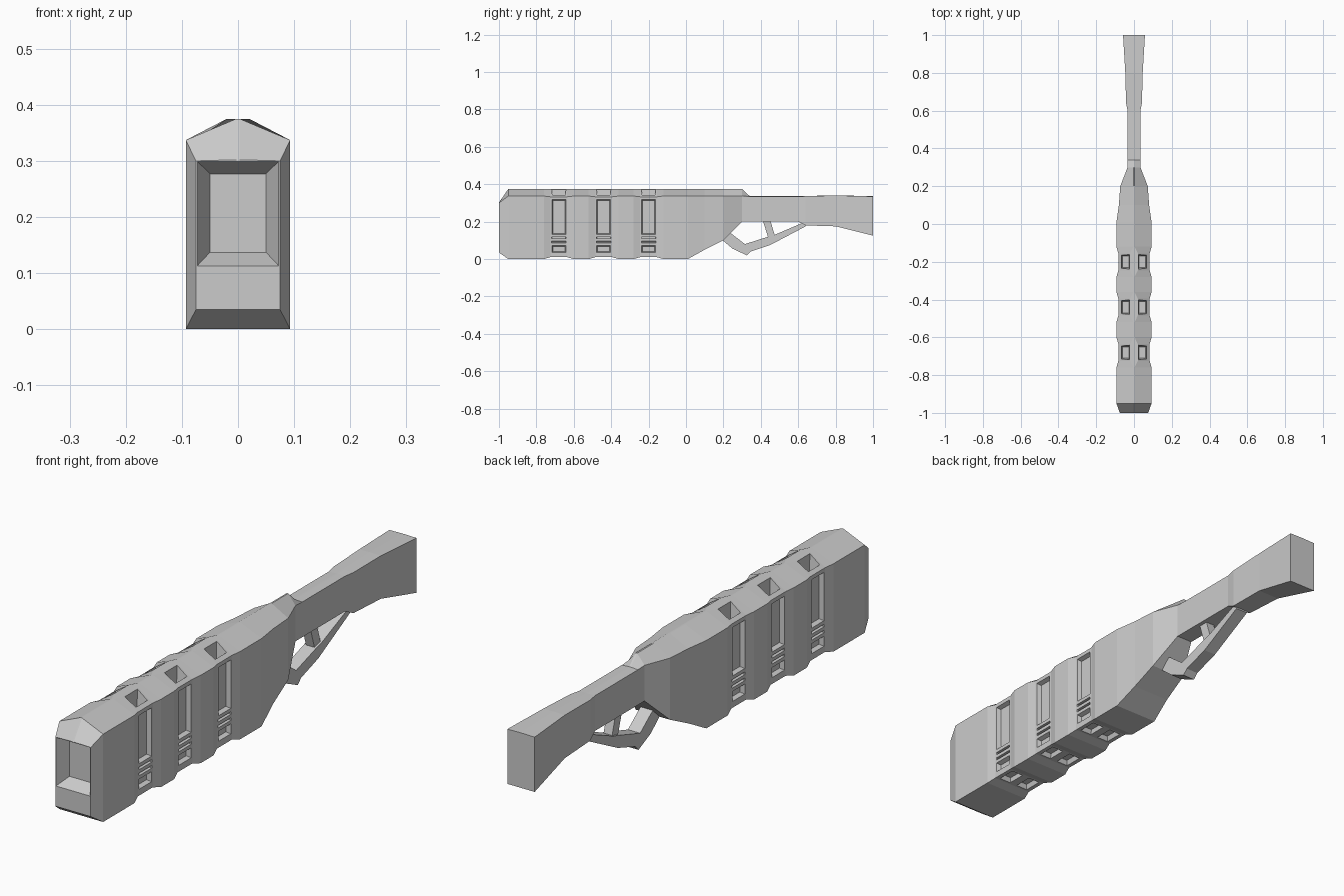
import bpy, bmesh

if "Cube" in bpy.data.objects:
    bpy.data.objects.remove(bpy.data.objects["Cube"])

BANDS = (-0.68, -0.44, -0.2)


def make(name, bm):
    bmesh.ops.recalc_face_normals(bm, faces=bm.faces)
    me = bpy.data.meshes.new(name)
    bm.to_mesh(me)
    bm.free()
    ob = bpy.data.objects.new(name, me)
    bpy.context.collection.objects.link(ob)
    return ob


def skin(bm, rings):
    """Join consecutive rings of points and cap both ends."""
    vs = [[bm.verts.new(p) for p in r] for r in rings]
    n = len(vs[0])
    for a, b in zip(vs, vs[1:]):
        for i in range(n):
            j = (i + 1) % n
            bm.faces.new((a[i], a[j], b[j], b[i]))
    bm.faces.new(vs[0][::-1])
    bm.faces.new(vs[-1])


def section(y, w, zb, zs, zt, t):
    return [(-w, y, zb), (w, y, zb), (w, y, zs), (t, y, zt), (-t, y, zt), (-w, y, zs)]


def prism(name, profile, half):
    bm = bmesh.new()
    skin(bm, [[(x, y, z) for y, z in profile] for x in (-half, half)])
    return make(name, bm)


def rect(a0, a1, b0, b1, place):
    return [place(a, b) for a, b in ((a0, b0), (a1, b0), (a1, b1), (a0, b1))]


# Body and stock: one loft of six-sided sections (y, half width, bottom, shoulder, top, ridge)
rows = [(-1, .075, .035, .3, .302, .003), (-.95, .093, 0, .337, .375, .003)]
for c in BANDS:
    rows += [(c - .08, .093, 0, .337, .375, .003), (c - .045, .083, .01, .333, .375, .02),
             (c + .045, .083, .01, .333, .375, .02), (c + .08, .093, 0, .337, .375, .003)]
rows += [(.01, .093, 0, .337, .375, .003), (.1, .08, .05, .337, .375, .003),
         (.2, .073, .1, .337, .375, .003), (.3, .034, .2, .337, .375, .003),
         (.34, .034, .2, .335, .337, .003), (.6, .034, .2, .335, .336, .003),
         (.64, .042, .18, .336, .337, .003), (.8, .046, .175, .34, .341, .003),
         (1, .058, .125, .335, .336, .003)]
bm = bmesh.new()
skin(bm, [section(*r) for r in rows])
body = make("body_and_stock", bm)

# Cutters: tapered pockets on the sides, roof and underside of each band
bm = bmesh.new()
for c in BANDS:
    for s in (-1, 1):
        for z0, z1, floor, inset in ((.13, .32, .066, .008), (.108, .12, .072, .003),
                                     (.085, .097, .072, .003), (.032, .075, .066, .008)):
            skin(bm, [rect(c - .04 + i, c + .04 - i, z0 + i, z1 - i,
                           lambda y, z, x=x: (s * x, y, z))
                      for x, i in ((.09, 0), (floor, inset))])
        for za, zb, x0, x1, dx in ((.385, .31, .022, .074, .012), (0, .028, .015, .07, .01)):
            skin(bm, [rect(x0 + k * dx * .4, x1 - k * dx, c - .04 + k * .01, c + .04 - k * .01,
                           lambda x, y, z=z: (s * x, y, z))
                      for z, k in ((za, 0), (zb, 1))])
# Front recess
skin(bm, [rect(-w, w, z0, z1, lambda x, z, y=y: (x, y, z))
          for y, w, z0, z1 in ((-1.002, .0735, .112, .3), (-.95, .05, .137, .277))])
cutter = make("pocket_cutter", bm)
cutter.hide_render = True
cutter.hide_viewport = True
mod = body.modifiers.new("pockets", 'BOOLEAN')
mod.operation = 'DIFFERENCE'
mod.solver = 'EXACT'
mod.object = cutter

# Open grip under the stock: lower frame and inner strut
prism("grip_frame", [(.19, .105), (.25, .055), (.325, .02), (.345, .04), (.45, .075),
                     (.64, .175), (.65, .2), (.615, .19), (.475, .13), (.44, .12),
                     (.315, .08), (.25, .13), (.22, .15)], .026)
prism("grip_strut", [(.41, .21), (.45, .21), (.475, .125), (.44, .112)], .018)
